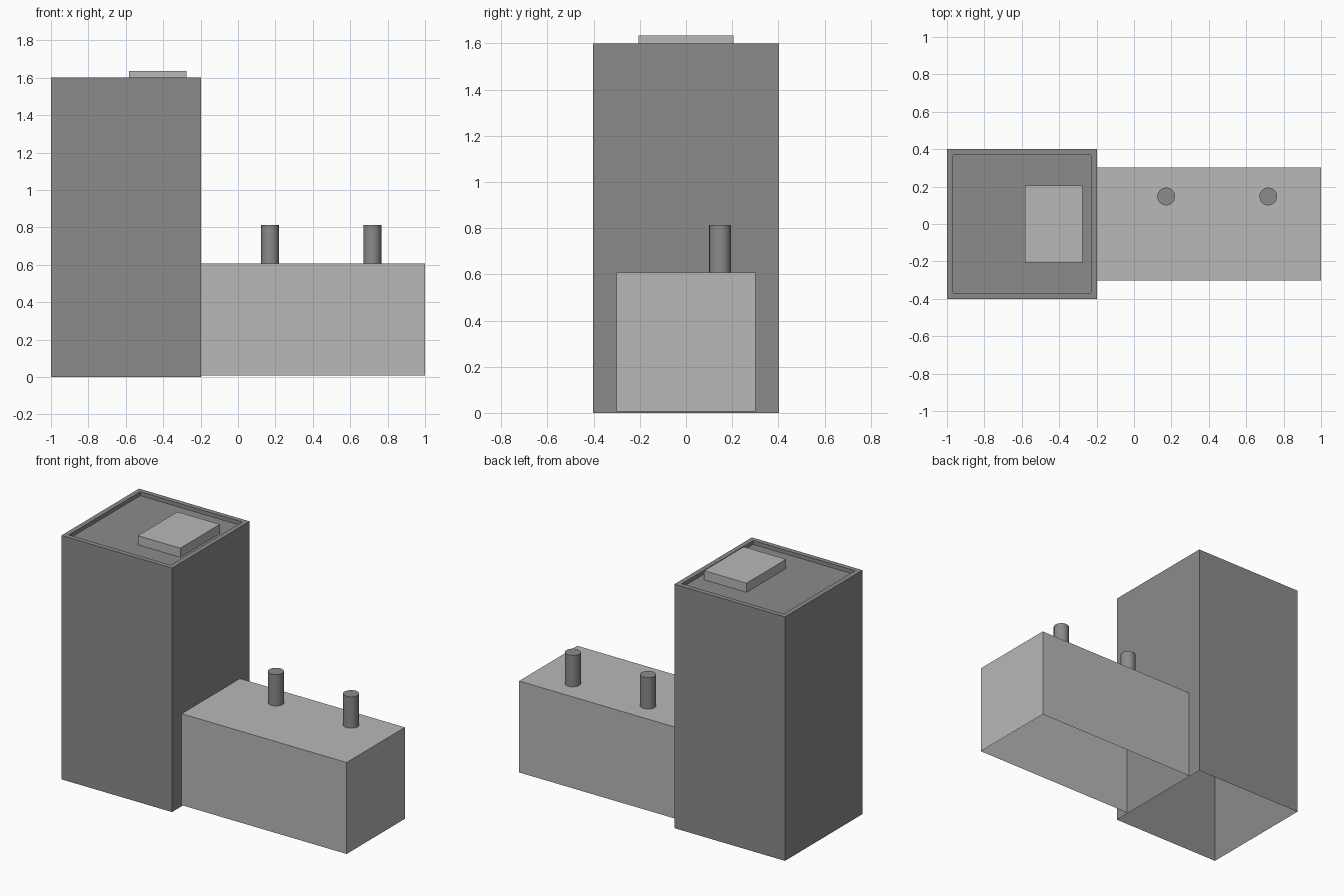
import bpy, bmesh

if "Cube" in bpy.data.objects:
    bpy.data.objects.remove(bpy.data.objects["Cube"])


def grey(name, v):
    m = bpy.data.materials.new(name)
    m.diffuse_color = (v, v, v, 1)
    m.use_nodes = True
    m.node_tree.nodes["Principled BSDF"].inputs["Base Color"].default_value = m.diffuse_color
    return m


DARK, MID = grey("dark_grey", 0.26), grey("mid_grey", 0.48)


def finish(bm, name, mat):
    mesh = bpy.data.meshes.new(name)
    bm.to_mesh(mesh)
    bm.free()
    mesh.materials.append(mat)
    obj = bpy.data.objects.new(name, mesh)
    bpy.context.collection.objects.link(obj)
    return obj


def shell(name, mat, lo, hi, open_left=False, rim=0, depth=0):
    """Box without a floor; optional open left side and recessed top."""
    bm = bmesh.new()
    bmesh.ops.create_cube(bm, size=1)
    for v in bm.verts:
        v.co = [(a + b) / 2 + c * (b - a) for a, b, c in zip(lo, hi, v.co)]
    bm.normal_update()
    drop = [f for f in bm.faces
            if f.normal.z < -0.5 or (open_left and f.normal.x < -0.5)]
    bmesh.ops.delete(bm, geom=drop, context='FACES')
    if rim:
        top = next(f for f in bm.faces if f.normal.z > 0.5)
        bmesh.ops.inset_region(bm, faces=[top], thickness=rim,
                               use_even_offset=True)
        # second ring becomes the inner parapet wall
        inner = bmesh.ops.extrude_discrete_faces(bm, faces=[top])["faces"]
        bmesh.ops.translate(bm, vec=(0, 0, -depth), verts=inner[0].verts)
    return finish(bm, name, mat)


def chimney(name, mat, x, y, z0, z1, radius):
    bm = bmesh.new()
    bmesh.ops.create_cone(bm, cap_ends=True, segments=16, radius1=radius,
                          radius2=radius, depth=z1 - z0)
    bmesh.ops.translate(bm, vec=(x, y, (z0 + z1) / 2), verts=bm.verts)
    bm.normal_update()
    bmesh.ops.delete(bm, geom=[f for f in bm.faces if f.normal.z < -0.5],
                     context='FACES')
    for f in bm.faces:
        f.smooth = abs(f.normal.z) < 0.5
    for e in bm.edges:
        e.smooth = all(f.smooth for f in e.link_faces)
    return finish(bm, name, mat)


# Tall block with a sunken roof
shell("tower", DARK, (-1, -0.402, 0), (-0.197, 0.402, 1.6),
      rim=0.032, depth=0.025)

# Rooftop unit
shell("roof_unit", MID, (-0.583, -0.205, 1.575), (-0.275, 0.205, 1.635))

# Low wing
shell("wing", MID, (-0.197, -0.302, 0.007), (1, 0.302, 0.607), open_left=True)

# Two round stacks on the wing
for i, x in enumerate((0.172, 0.718)):
    chimney(f"stack_{i + 1}", DARK, x, 0.147, 0.607, 0.813, 0.048)
